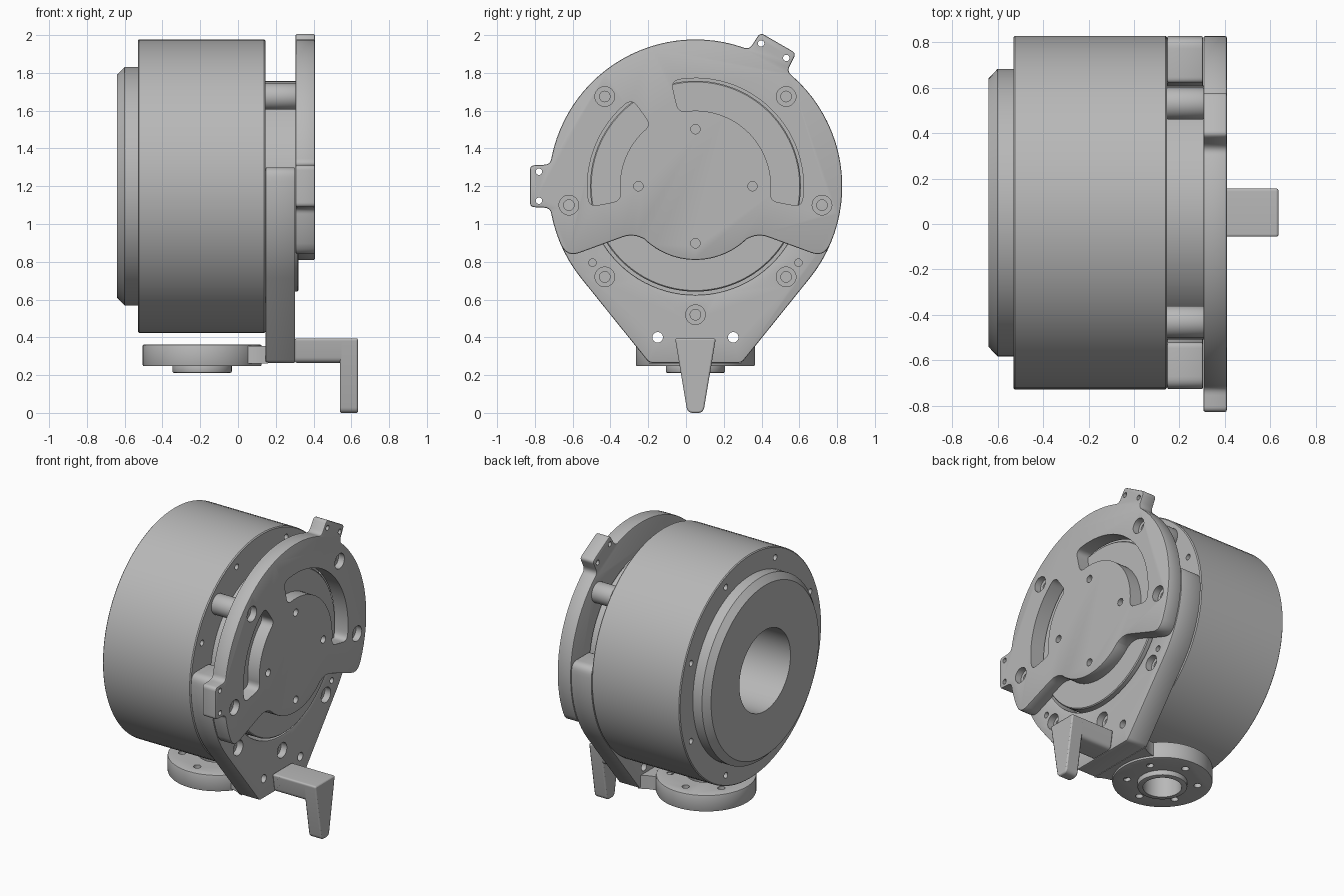
import bpy, bmesh
from math import cos, sin, radians, pi
from mathutils import Vector

cube = bpy.data.objects.get("Cube")
if cube:
    bpy.data.objects.remove(cube, do_unlink=True)

CY, CZ = 0.05, 1.2      # main axis of the drum, running along x
R = 0.777               # drum radius

grey = bpy.data.materials.new("machined grey")
grey.use_nodes = True
grey.diffuse_color = (0.48, 0.48, 0.48, 1)
grey.node_tree.nodes["Principled BSDF"].inputs["Base Color"].default_value = (0.48, 0.48, 0.48, 1)


def polar(r, deg, fillet=0):
    a = radians(deg)
    return (CY + r * cos(a), CZ + r * sin(a), fillet)


def arc(r, a0, a1, step=4):
    n = max(1, round(abs(a1 - a0) / step))
    return [polar(r, a0 + (a1 - a0) * i / n) for i in range(n + 1)]


def circle(u, v, r, n=32):
    return [(u + r * cos(2 * pi * i / n), v + r * sin(2 * pi * i / n), 0) for i in range(n)]


def rounded(points, n=6):
    """Replace each corner that carries a fillet size by a curve."""
    out = []
    for i, (u, v, f) in enumerate(points):
        p = Vector((u, v))
        if not f:
            out.append(p)
            continue
        a = Vector(points[i - 1][:2]) - p
        b = Vector(points[(i + 1) % len(points)][:2]) - p
        a *= min(f / a.length, 0.9)
        b *= min(f / b.length, 0.9)
        for k in range(n + 1):
            t = k / n
            out.append(p + a * (1 - t) ** 2 + b * t ** 2)
    return out


def finish(name, bm, bevel=0):
    bmesh.ops.recalc_face_normals(bm, faces=bm.faces)
    mesh = bpy.data.meshes.new(name)
    bm.to_mesh(mesh)
    bm.free()
    mesh.materials.append(grey)
    ob = bpy.data.objects.new(name, mesh)
    bpy.context.collection.objects.link(ob)
    if bevel:
        m = ob.modifiers.new("edge", 'BEVEL')
        m.width, m.segments, m.limit_method = bevel, 2, 'ANGLE'
        m.angle_limit = radians(50)
    return ob


def prism(name, points, lo, hi, axis='x', bevel=0.008):
    """Extrude an outline along x (outline in y, z) or along z (outline in x, y)."""
    bm = bmesh.new()
    put = (lambda p, h: (h, p.x, p.y)) if axis == 'x' else (lambda p, h: (p.x, p.y, h))
    pts = rounded(points)
    ends = [[bm.verts.new(put(p, h)) for p in pts] for h in (lo, hi)]
    for e in ends:
        bm.faces.new(e)
    for i in range(len(pts)):
        bm.faces.new((ends[0][i - 1], ends[0][i], ends[1][i], ends[1][i - 1]))
    return finish(name, bm, bevel)


def lathe(name, profile, n=96):
    """Closed solid of revolution about the drum axis from (x, radius) pairs."""
    bm = bmesh.new()
    rings = []
    for x, r in profile:
        rings.append([bm.verts.new((x, CY + r * cos(2 * pi * i / n), CZ + r * sin(2 * pi * i / n)))
                      for i in range(n)])
    for a, b in zip(rings, rings[1:]):
        for i in range(n):
            bm.faces.new((a[i - 1], a[i], b[i], b[i - 1]))
    bm.faces.new(rings[0])
    bm.faces.new(rings[-1])
    return finish(name, bm)


def cut(ob, points, lo, hi, axis='x'):
    tool = prism("cutter", points, lo, hi, axis, 0)
    tool.hide_render = True
    m = ob.modifiers.new("cut", 'BOOLEAN')
    m.object, m.operation, m.solver = tool, 'DIFFERENCE', 'EXACT'
    bpy.ops.object.select_all(action='DESELECT')
    ob.select_set(True)
    bpy.context.view_layer.objects.active = ob
    for mod in list(ob.modifiers):
        bpy.ops.object.modifier_apply(modifier=mod.name)
    bpy.data.objects.remove(tool, do_unlink=True)


def bolt_hole(ob, y, z, face, depth, r=0.028):
    cut(ob, circle(y, z, 0.052), face - 0.045, face + 0.02)
    cut(ob, circle(y, z, r), face - depth, face + 0.02)


# Drum with stepped front flange, blind bore and rings of small holes
drum = lathe("drum", [(-0.64, 0.59), (-0.60, 0.632), (-0.53, 0.632), (-0.53, R - 0.006),
                      (-0.524, R), (0.138, R), (0.145, R - 0.006)])
cut(drum, circle(CY, CZ, 0.28, 64), -0.7, 0.1)
for k in range(8):
    y, z, _ = polar(0.705, 22.5 + 45 * k)
    cut(drum, circle(y, z, 0.02, 16), -0.6, -0.47)
    cut(drum, circle(y, z, 0.02, 16), 0.09, 0.2)

# Round core seen through the windows
lathe("core_disc", [(0.14, 0.558), (0.314, 0.558), (0.32, 0.552)])

# Lower half-ring plate tapering to a flat foot
half = [polar(0.575, a) for a in range(270, 173, -4)]
half += [polar(0.575, 170, 0.03), polar(R, 172.6, 0.05)] + arc(R, 178, 218.8)
half += [(CY - 0.245, 0.265, 0.02)]
mirror = [(2 * CY - y, z, f) for y, z, f in reversed(half[1:])]
lower = prism("lower_ring_plate", half + mirror, 0.146, 0.303)
for side in (-1, 1):
    bolt_hole(lower, CY + side * 0.48, 0.72, 0.303, 0.13)
    cut(lower, circle(CY + side * 0.545, 0.795, 0.02, 16), 0.25, 0.4)
    cut(lower, circle(CY + side * 0.2, 0.4, 0.028), 0.1, 0.4)
bolt_hole(lower, CY, 0.52, 0.303, 0.13)


# Upper cover plate with two ears, lobes and an arched bottom edge
def ear(deg):
    a = radians(deg)
    shape = [(-0.115, 0.768, 0.035), (-0.11, 0.876, 0.025),
             (0.11, 0.876, 0.025), (0.115, 0.768, 0.035)]
    return [(CY + r * cos(a) - t * sin(a), CZ + r * sin(a) + t * cos(a), f) for t, r, f in shape]


outline = arc(R, -23, 49) + ear(60) + arc(R, 71, 169) + ear(180) + arc(R, 191, 203)
outline += [polar(R, 209, 0.07), polar(0.414, 217, 0.06)] + arc(0.39, 226, 314)
outline += [polar(0.414, 323, 0.06), polar(R, 331, 0.07)]
cover = prism("cover_plate", outline, 0.305, 0.408)


def window(a0, a1):
    return ([polar(0.572, a0, 0.045)] + arc(0.572, a0 + 6, a1 - 6) + [polar(0.572, a1, 0.045)]
            + [polar(0.4, a1, 0.045)] + arc(0.4, a1 - 7, a0 + 7) + [polar(0.4, a0, 0.045)])


cut(cover, window(126, 191), 0.2, 0.5)
cut(cover, window(-11, 103), 0.2, 0.5)
for side in (-1, 1):
    bolt_hole(cover, CY + side * 0.48, 1.675, 0.408, 0.2)
    bolt_hole(cover, CY + side * 0.67, 1.1, 0.408, 0.2)
for deg in (0, 90, 180, 270):
    y, z, _ = polar(0.302, deg)
    cut(cover, circle(y, z, 0.025, 20), 0.35, 0.5)
for deg in (60, 180):
    for off in (-5.3, 5.3):
        y, z, _ = polar(0.832, deg + off)
        cut(cover, circle(y, z, 0.017, 16), 0.2, 0.5)

# Spacer posts between drum and cover plate
for name, side in (("right_spacer", -1), ("left_spacer", 1)):
    post = prism(name, circle(CY + side * 0.48, 1.675, 0.07), 0.14, 0.31)
    cut(post, circle(CY + side * 0.48, 1.675, 0.028), 0.2, 0.4)

# Clamp block and bent lever
clamp = prism("lever_clamp", [(CY - 0.275, 0.325, 0.09), (CY + 0.275, 0.325, 0.09),
                              (CY + 0.275, 0.477, 0.09), (CY - 0.275, 0.477, 0.09)], 0.3, 0.413)
for side in (-1, 1):
    bolt_hole(clamp, CY + side * 0.2, 0.4, 0.413, 0.2)


def taper(bottom, width):
    return [(CY - width, bottom, 0.03), (CY + width, bottom, 0.03),
            (CY + 0.108, 0.395, 0.015), (CY - 0.108, 0.395, 0.015)]


prism("lever_arm", taper(0.265, 0.086), 0.303, 0.56)
prism("lever_handle", taper(0.0, 0.042), 0.54, 0.635)

# Round mounting foot with neck and hollow boss
FX = -0.19
foot = prism("mounting_foot", circle(FX, CY, 0.315, 64), 0.247, 0.362, 'z')
boss = prism("foot_boss", circle(FX, CY, 0.157, 48), 0.212, 0.26, 'z')
neck = prism("foot_neck", [(0.0, CY - 0.2, 0.02), (0.08, CY - 0.2, 0.05), (0.16, CY - 0.245, 0),
                           (0.16, CY + 0.245, 0), (0.08, CY + 0.2, 0.05), (0.0, CY + 0.2, 0.02)],
             0.262, 0.355, 'z', 0)
for part in (foot, boss):
    cut(part, circle(FX, CY, 0.122, 48), 0.1, 0.5, 'z')
for k in range(6):
    a = radians(60 * k + 30)
    cut(foot, circle(FX + 0.225 * cos(a), CY + 0.225 * sin(a), 0.024, 16), 0.1, 0.5, 'z')

# Smooth shading with sharp edges kept
bpy.ops.object.select_all(action='DESELECT')
for ob in bpy.context.collection.objects:
    if ob.type == 'MESH' and grey.name in ob.data.materials:
        ob.select_set(True)
        bpy.context.view_layer.objects.active = ob
bpy.ops.object.shade_smooth_by_angle(angle=radians(30))
